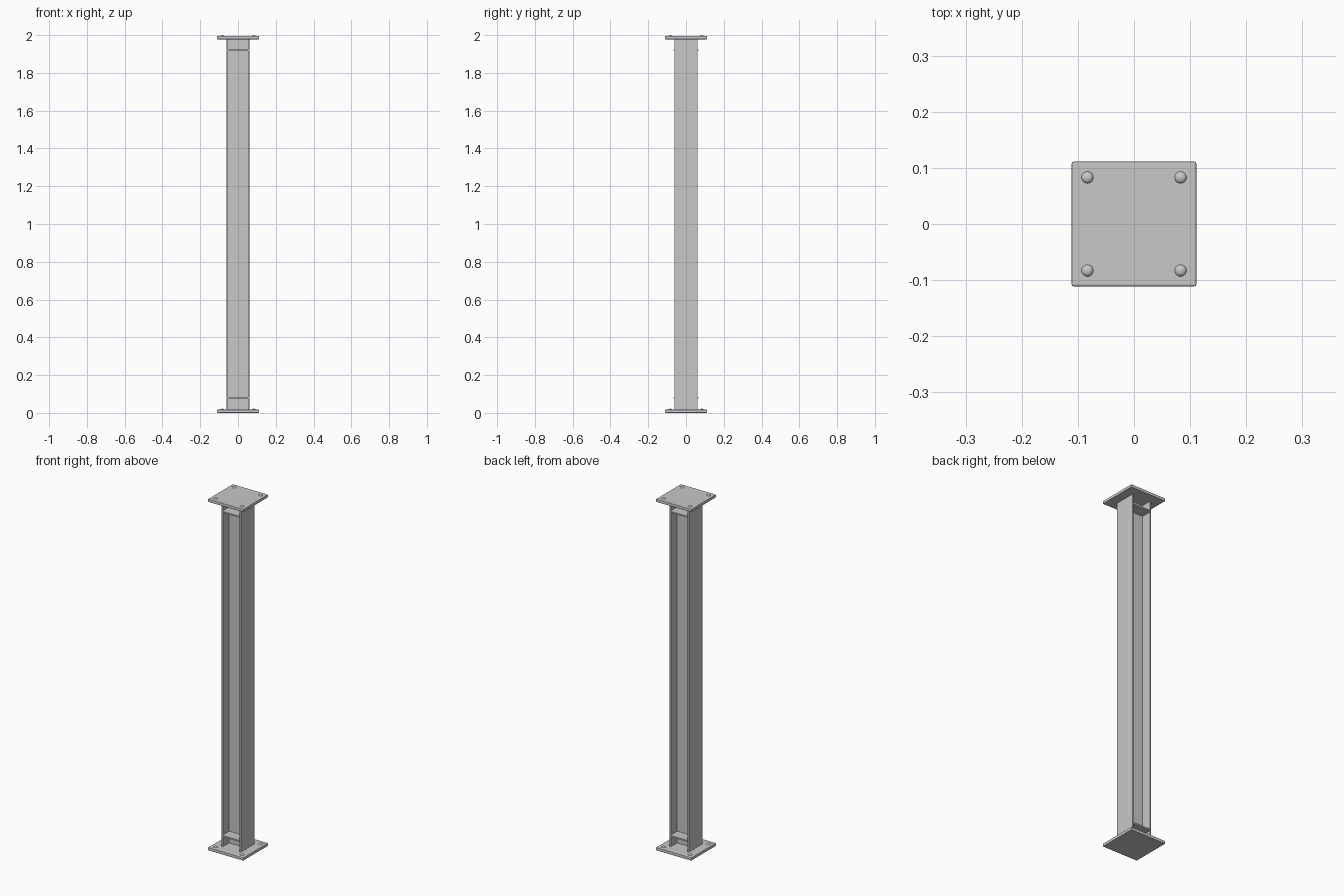
import bpy
import bmesh
import math

cube = bpy.data.objects.get("Cube")
if cube:
    bpy.data.objects.remove(cube, do_unlink=True)

steel = bpy.data.materials.new("grey_steel")
steel.use_nodes = True
grey = (0.58, 0.58, 0.58, 1)
steel.diffuse_color = grey
steel.node_tree.nodes["Principled BSDF"].inputs["Base Color"].default_value = grey

HEIGHT = 2.0
PLATE = 0.017      # end plate thickness
BOLT = 0.005       # bolt head height
HALF_X = 0.06      # outer faces of the flanges
HALF_Y = 0.061     # half width of the flanges
INNER = 0.053      # inner faces of the flanges
WEB = 0.0035       # half thickness of the web
TOP = HEIGHT - BOLT


def finish(name, bm):
    mesh = bpy.data.meshes.new(name)
    bmesh.ops.recalc_face_normals(bm, faces=bm.faces)
    bm.to_mesh(mesh)
    bm.free()
    mesh.materials.append(steel)
    obj = bpy.data.objects.new(name, mesh)
    bpy.context.collection.objects.link(obj)
    return obj


def box(name, size, centre, bevel=0):
    bm = bmesh.new()
    bmesh.ops.create_cube(bm, size=1)
    bmesh.ops.scale(bm, vec=size, verts=bm.verts)
    bmesh.ops.translate(bm, vec=centre, verts=bm.verts)
    if bevel:
        bmesh.ops.bevel(bm, geom=bm.edges[:], offset=bevel, segments=2,
                        profile=0.5, affect='EDGES')
    return finish(name, bm)


def bolt_head(name, x, y, z):
    # Rounded cap revolved about its own axis
    profile = [(0.0105, -0.002), (0.0105, 0.0005), (0.008, 0.003), (0.0045, BOLT)]
    bm = bmesh.new()
    verts = [bm.verts.new((r, 0, h)) for r, h in profile]
    edges = [bm.edges.new(pair) for pair in zip(verts, verts[1:])]
    bmesh.ops.spin(bm, geom=verts + edges, cent=(0, 0, 0), axis=(0, 0, 1),
                   angle=math.tau, steps=20)
    bmesh.ops.remove_doubles(bm, verts=bm.verts, dist=0.0001)
    bmesh.ops.holes_fill(bm, edges=[e for e in bm.edges if e.is_boundary], sides=0)
    bmesh.ops.translate(bm, vec=(x, y, z), verts=bm.verts)
    return finish(name, bm)


# H-section column: a quarter outline mirrored twice, then extruded
outline = [(INNER, WEB), (INNER, HALF_Y), (HALF_X, HALF_Y)]
outline += [(x, -y) for x, y in reversed(outline)]
outline += [(-x, y) for x, y in reversed(outline)]
bm = bmesh.new()
face = bm.faces.new([bm.verts.new((x, y, PLATE)) for x, y in outline])
extruded = bmesh.ops.extrude_face_region(bm, geom=[face], use_keep_orig=True)
top_verts = [v for v in extruded["geom"] if isinstance(v, bmesh.types.BMVert)]
bmesh.ops.translate(bm, vec=(0, 0, TOP - 2 * PLATE), verts=top_verts)
finish("column", bm)

# End plates with bolts, and the stiffeners beside the web
for end, base, stiff_z in (("bottom", 0, 0.08), ("top", TOP - PLATE, 1.92)):
    box(end + "_plate", (0.222, 0.222, PLATE), (0, 0, base + PLATE / 2), 0.003)
    for side, sy in (("front", -1), ("back", 1)):
        depth = 0.066 - WEB
        box(f"{end}_{side}_stiffener", (2 * INNER, depth, 0.008),
            (0, sy * (WEB + depth / 2), stiff_z))
        for hand, sx in (("right", -1), ("left", 1)):
            bolt = bolt_head(f"{end}_{side}_{hand}_bolt",
                             sx * 0.083, sy * 0.083, base + PLATE)
            bpy.ops.object.select_all(action='DESELECT')
            bolt.select_set(True)
            bpy.context.view_layer.objects.active = bolt
            bpy.ops.object.shade_smooth_by_angle(angle=math.radians(50))
